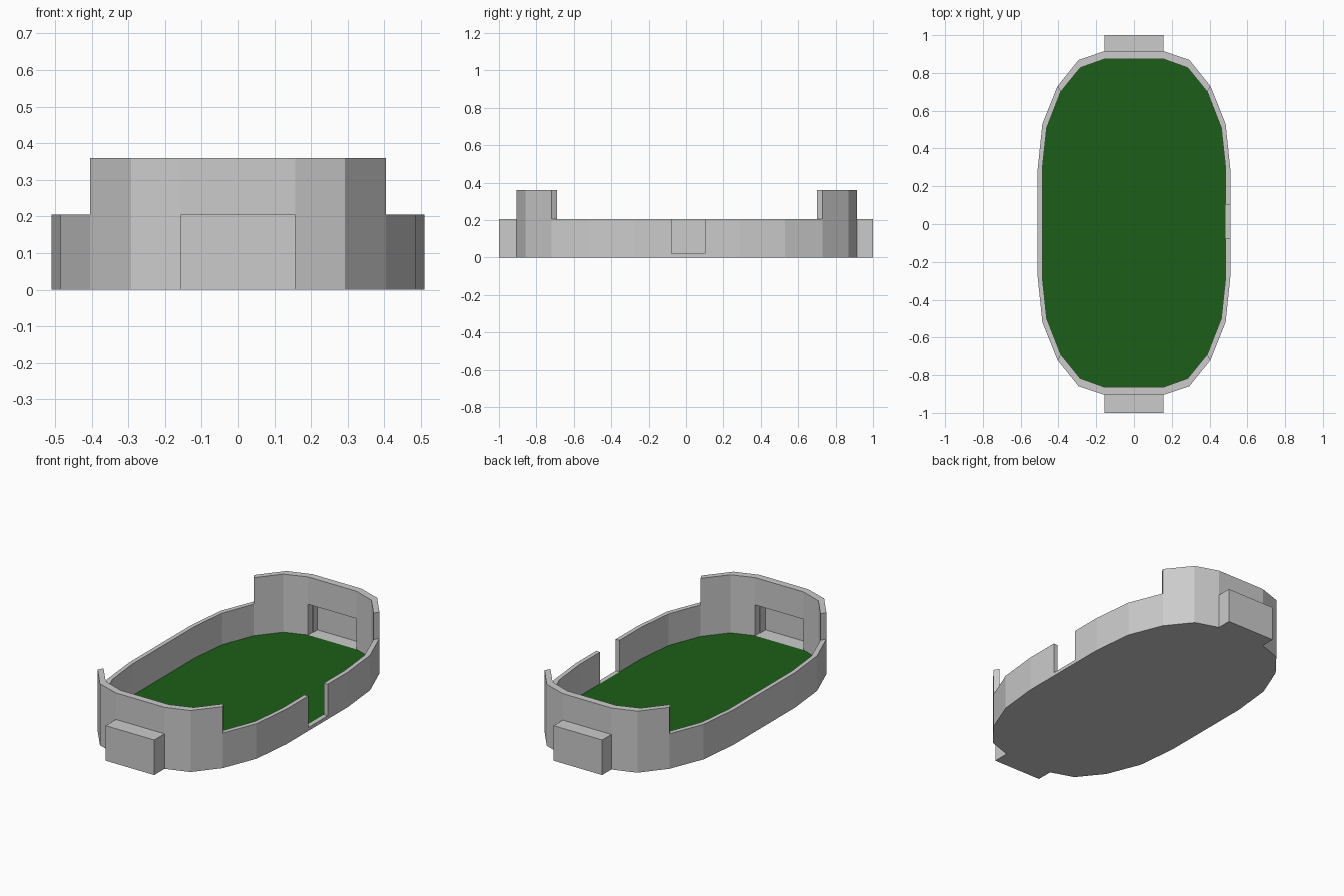
import bpy, bmesh

if "Cube" in bpy.data.objects:
    bpy.data.objects.remove(bpy.data.objects["Cube"])

LOW, HIGH, FLOOR, DOOR = 0.205, 0.36, 0.02, 0.2
SHIFT = 0.005  # the ring sits slightly towards the back


def add_object(name, bm, color=None):
    bmesh.ops.recalc_face_normals(bm, faces=bm.faces)
    mesh = bpy.data.meshes.new(name)
    bm.to_mesh(mesh)
    bm.free()
    obj = bpy.data.objects.new(name, mesh)
    bpy.context.collection.objects.link(obj)
    if color:
        mat = bpy.data.materials.new(name)
        mat.diffuse_color = color
        mat.use_nodes = True
        mat.node_tree.nodes["Principled BSDF"].inputs["Base Color"].default_value = mat.diffuse_color
        mesh.materials.append(mat)
    return obj


def prism(name, pts, z0, z1, color=None):
    bm = bmesh.new()
    lo = [bm.verts.new((x, y, z0)) for x, y in pts]
    hi = [bm.verts.new((x, y, z1)) for x, y in pts]
    bm.faces.new(lo[::-1])
    bm.faces.new(hi)
    n = len(pts)
    for i in range(n):
        j = (i + 1) % n
        bm.faces.new((lo[i], lo[j], hi[j], hi[i]))
    return add_object(name, bm, color)


def wall(name, stations, z0, z1):
    """Wall strip swept through (outer, inner) plan points, with closed ends."""
    bm = bmesh.new()
    rings = [[bm.verts.new((*p, z)) for p, z in ((o, z0), (o, z1), (i, z1), (i, z0))]
             for o, i in stations]
    for a, b in zip(rings, rings[1:]):
        for k in range(4):
            m = (k + 1) % 4
            bm.faces.new((a[k], a[m], b[m], b[k]))
    bm.faces.new(rings[0])
    bm.faces.new(rings[-1][::-1])
    return add_object(name, bm)


def full_ring(quarter):
    """Mirror a quarter outline into a closed ring, starting front right."""
    right = [(x, -y) for x, y in quarter] + quarter[::-1]
    ring = right + [(-x, y) for x, y in right[::-1]]
    return [(x, y + SHIFT) for x, y in ring]


outer = full_ring([(0.157, 0.91), (0.293, 0.864), (0.405, 0.725), (0.485, 0.525), (0.51, 0.285)])
inner = full_ring([(0.157, 0.868), (0.285, 0.822), (0.388, 0.695), (0.462, 0.505), (0.485, 0.29)])
st = list(zip(outer, inner))
gate_front = ((0.51, -0.078), (0.485, -0.078))
gate_back = ((0.51, 0.102), (0.485, 0.102))

# Base slab and green playing surface
prism("base", inner, 0, FLOOR - 0.004)
prism("pitch", inner, FLOOR - 0.004, FLOOR, (0.012, 0.11, 0.009, 1))

# Low side walls, with a gate gap on the right
wall("left_wall", st[12:18], 0, LOW)
wall("right_wall_front", st[2:5] + [gate_front], 0, LOW)
wall("right_wall_back", [gate_back] + st[5:8], 0, LOW)
wall("gate_sill", [gate_front, gate_back], 0, FLOOR)

# Tall corner walls at both ends
wall("front_right_corner", st[0:3], 0, HIGH)
wall("back_right_corner", st[7:10], 0, HIGH)
wall("back_left_corner", st[10:13], 0, HIGH)
wall("front_left_corner", st[17:20], 0, HIGH)

# Goals: wall above the opening, sill, and a hollow box behind
for name, s, pair in (("front", -1, [st[19], st[0]]), ("back", 1, [st[9], st[10]])):
    wall(name + "_lintel", pair, DOOR, HIGH)
    wall(name + "_goal_sill", pair, 0, FLOOR)
    face = pair[0][0][1]

    def rect(w, y0, y1):
        return [(-w, y0), (w, y0), (w, y1), (-w, y1)]
    goal = prism(name + "_goal", rect(0.157, face, s), 0, LOW)
    cutter = prism(name + "_goal_cutter", rect(0.153, face - s * 0.03, s * 0.955), FLOOR, DOOR)
    cutter.hide_render = True
    cutter.hide_viewport = True
    mod = goal.modifiers.new("hollow", 'BOOLEAN')
    mod.operation = 'DIFFERENCE'
    mod.solver = 'EXACT'
    mod.object = cutter
